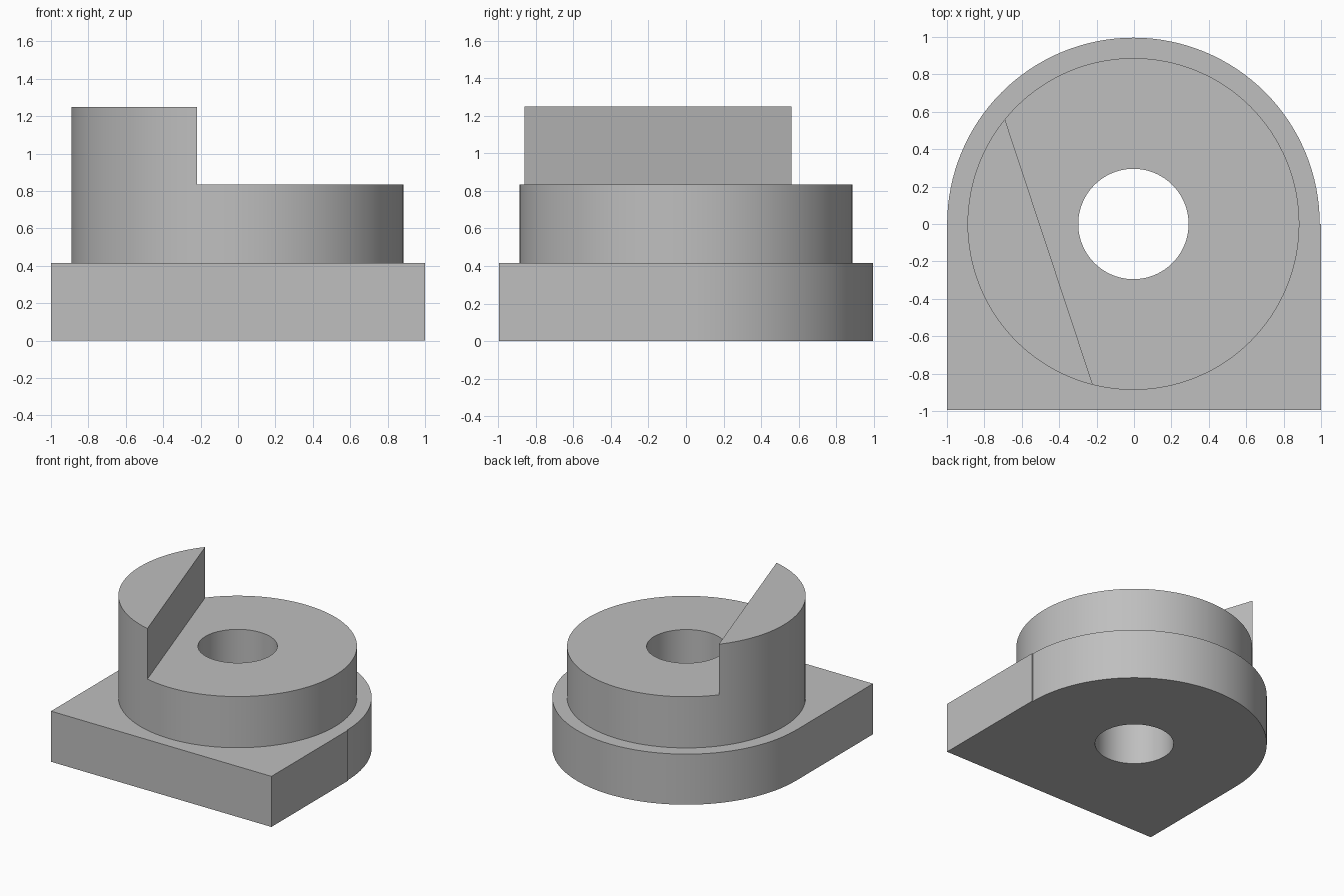
import bpy, bmesh, math
from mathutils import Vector

cube = bpy.data.objects.get("Cube")
if cube:
    bpy.data.objects.remove(cube, do_unlink=True)

BASE_TOP, HUB_TOP, WALL_TOP = 0.415, 0.835, 1.25
CENTRE = Vector((-0.003, 0.0))
ROUND_R, HUB_R, BORE_R = 0.996, 0.887, 0.295

grey = bpy.data.materials.new("plain grey")
grey.use_nodes = True
colour = (0.52, 0.52, 0.52, 1)
grey.diffuse_color = colour
grey.node_tree.nodes["Principled BSDF"].inputs["Base Color"].default_value = colour


def arc(radius, start, end, steps):
    """Points along an arc about the shared centre, both ends included."""
    angles = [start + (end - start) * i / steps for i in range(steps + 1)]
    return [CENTRE + radius * Vector((math.cos(a), math.sin(a))) for a in angles]


def prism(name, outline, bottom, top):
    """Extrude a flat outline upwards into a solid."""
    bm = bmesh.new()
    face = bm.faces.new([bm.verts.new((p[0], p[1], bottom)) for p in outline])
    new = bmesh.ops.extrude_face_region(bm, geom=[face])["geom"]
    bmesh.ops.translate(bm, vec=(0, 0, top - bottom),
                        verts=[v for v in new if isinstance(v, bmesh.types.BMVert)])
    bmesh.ops.recalc_face_normals(bm, faces=bm.faces)
    mesh = bpy.data.meshes.new(name)
    bm.to_mesh(mesh)
    bm.free()
    mesh.materials.append(grey)
    obj = bpy.data.objects.new(name, mesh)
    bpy.context.collection.objects.link(obj)
    return obj


def select(obj):
    bpy.ops.object.select_all(action='DESELECT')
    obj.select_set(True)
    bpy.context.view_layer.objects.active = obj


def cut(obj, cutter):
    mod = obj.modifiers.new("cut", 'BOOLEAN')
    mod.operation = 'DIFFERENCE'
    mod.solver = 'EXACT'
    mod.object = cutter
    select(obj)
    bpy.ops.object.modifier_apply(modifier=mod.name)


# Base plate: square at the front, half round at the back
outline = [(-1, -0.995), (1, -0.995), (1, 0)] + arc(ROUND_R, 0, math.pi, 64) + [(-1, 0)]
base = prism("base_plate", outline, 0, BASE_TOP)

# Hub, full height before the upper step is cut away
hub = prism("hub_with_wall", arc(HUB_R, 0, math.tau, 128)[:-1], BASE_TOP, WALL_TOP)

# Step cutter: leaves only the segment behind the slanted chord
front, back = Vector((-0.22, -0.86)), Vector((-0.69, 0.56))
along = (back - front).normalized() * 2
across = Vector((along.y, -along.x))
step = prism("step_cutter",
             [front - along, front - along + across * 2,
              back + along + across * 2, back + along], HUB_TOP, 2)
cut(hub, step)

# Bore through both parts
bore = prism("bore_cutter", arc(BORE_R, 0, math.tau, 96)[:-1], -1, 2)
for part in (base, hub):
    cut(part, bore)
    select(part)
    bpy.ops.object.shade_smooth_by_angle(angle=math.radians(30))

for cutter in (step, bore):
    bpy.data.objects.remove(cutter, do_unlink=True)
